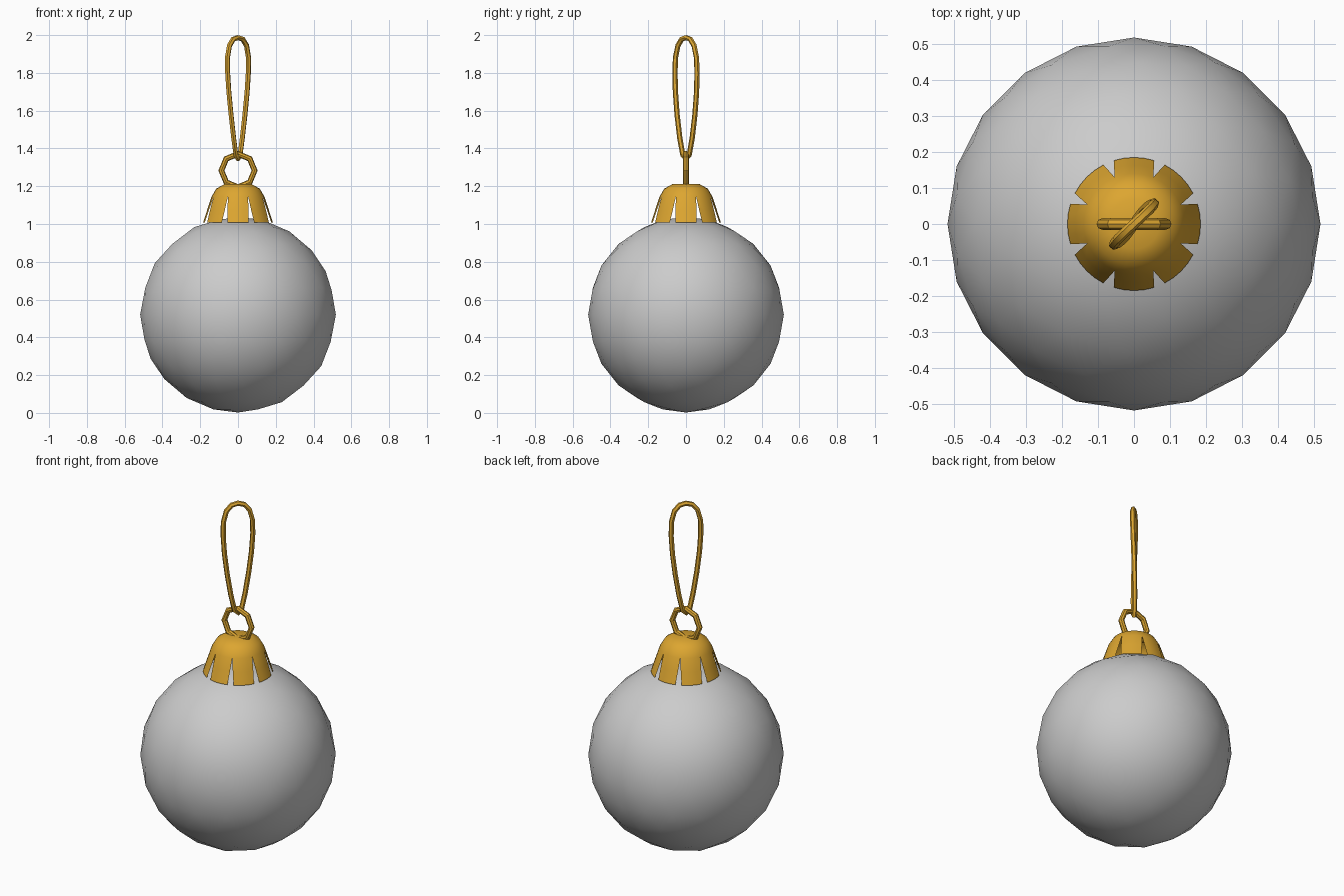
import bpy, bmesh
from math import sin, cos, pi, asin, radians

if "Cube" in bpy.data.objects:
    bpy.data.objects.remove(bpy.data.objects["Cube"])

gold = bpy.data.materials.new("gold")
gold.diffuse_color = (0.72, 0.38, 0.03, 1)
gold.use_nodes = True
gold.node_tree.nodes["Principled BSDF"].inputs["Base Color"].default_value = gold.diffuse_color


def finish(obj, name, mat=None):
    obj.name = name
    if mat:
        obj.data.materials.append(mat)
    bpy.ops.object.select_all(action='DESELECT')
    obj.select_set(True)
    bpy.context.view_layer.objects.active = obj
    bpy.ops.object.shade_smooth_by_angle(angle=radians(40))


# Glass ball
bpy.ops.mesh.primitive_ico_sphere_add(subdivisions=3, radius=0.518, location=(0, 0, 0.52))
finish(bpy.context.object, "ball")

# Metal cap: small dome with eight flared tabs, thin sheet
TABS, SEG = 8, 4
bm = bmesh.new()
N = TABS * SEG
step = 2 * pi / N


def polar(r, a, z):
    return bm.verts.new((r * cos(a), r * sin(a), z))


rings = [[polar(r, (i - SEG / 2) * step, z) for i in range(N)]
         for r, z in ((0.07, 1.212), (0.115, 1.187), (0.14, 1.145))]
bm.faces.new(rings[0])
for upper, lower in zip(rings, rings[1:]):
    for i in range(N):
        j = (i + 1) % N
        bm.faces.new((upper[i], lower[i], lower[j], upper[j]))
for t in range(TABS):
    row = [rings[2][(t * SEG + k) % N] for k in range(SEG + 1)]
    for r, z in ((0.163, 1.075), (0.185, 1.007)):
        half = asin(0.055 / r)
        new = [polar(r, t * 2 * pi / TABS + half * (2 * k / SEG - 1), z)
               for k in range(SEG + 1)]
        for k in range(SEG):
            bm.faces.new((row[k], new[k], new[k + 1], row[k + 1]))
        row = new
mesh = bpy.data.meshes.new("cap")
bm.to_mesh(mesh)
bm.free()
cap = bpy.data.objects.new("cap", mesh)
bpy.context.collection.objects.link(cap)
finish(cap, "cap", gold)

# Eight-sided wire ring standing on the cap
bpy.ops.mesh.primitive_torus_add(major_segments=8, minor_segments=8, major_radius=0.088,
                                 minor_radius=0.016, location=(0, 0, 1.283),
                                 rotation=(pi / 2, 0, 0))
finish(bpy.context.object, "wire_ring", gold)

# Hanging loop: teardrop path, slightly twisted, swept as a tube
side = [(0.02, 1.365), (0.04, 1.455), (0.06, 1.58), (0.074, 1.70), (0.08, 1.80),
        (0.079, 1.88), (0.062, 1.945), (0.034, 1.978)]
path = [(0, 1.345)] + side + [(0, 1.987)] + [(-w, z) for w, z in reversed(side)]
curve = bpy.data.curves.new("hanging_loop", 'CURVE')
curve.dimensions = '3D'
curve.bevel_depth = 0.014
curve.bevel_resolution = 1
spline = curve.splines.new('POLY')
spline.points.add(len(path) - 1)
spline.use_cyclic_u = True
for p, (w, z) in zip(spline.points, path):
    a = radians(42 + 24 * (2 - z))
    p.co = (w * cos(a), w * sin(a), z, 1)
loop = bpy.data.objects.new("hanging_loop", curve)
bpy.context.collection.objects.link(loop)
bpy.ops.object.select_all(action='DESELECT')
loop.select_set(True)
bpy.context.view_layer.objects.active = loop
bpy.ops.object.convert(target='MESH')
finish(bpy.context.object, "hanging_loop", gold)
